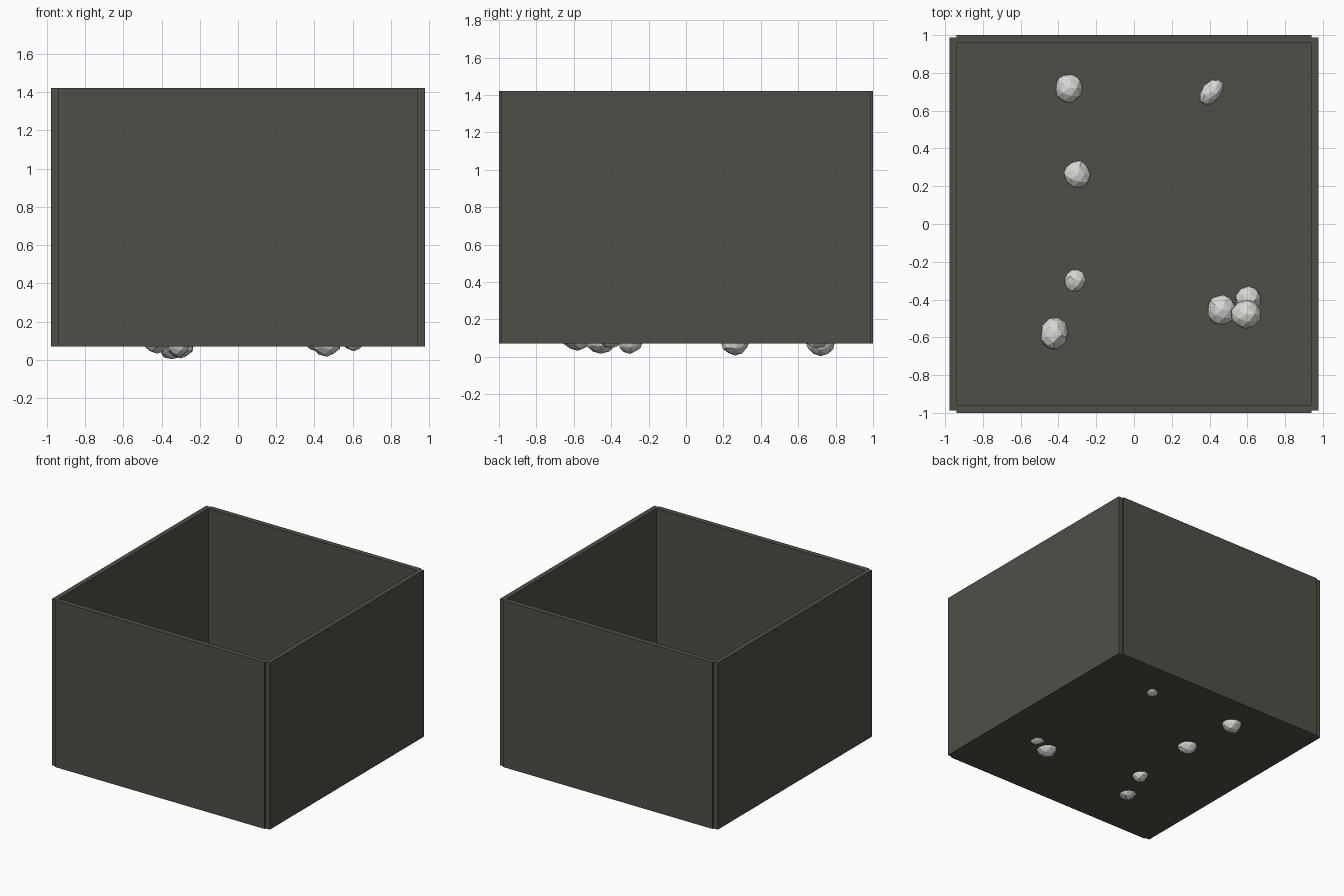
import bpy, bmesh, math, random
from mathutils import Vector, Matrix

if "Cube" in bpy.data.objects:
    bpy.data.objects.remove(bpy.data.objects["Cube"])

random.seed(4)


def material(name, rgb):
    m = bpy.data.materials.new(name)
    m.diffuse_color = (*rgb, 1)
    m.use_nodes = True
    m.node_tree.nodes["Principled BSDF"].inputs["Base Color"].default_value = m.diffuse_color
    return m


dark = material("dark grey board", (0.078, 0.078, 0.066))
pale = material("pale grey stone", (0.68, 0.68, 0.67))


def finish(name, bm, mat):
    me = bpy.data.meshes.new(name)
    bm.to_mesh(me)
    bm.free()
    me.materials.append(mat)
    ob = bpy.data.objects.new(name, me)
    bpy.context.collection.objects.link(ob)


def box(name, lo, hi, mat):
    bm = bmesh.new()
    bmesh.ops.create_cube(bm, size=1)
    for v in bm.verts:
        v.co = [lo[i] + (v.co[i] + 0.5) * (hi[i] - lo[i]) for i in range(3)]
    finish(name, bm, mat)


def stone(name, loc, size, turn):
    # slightly irregular faceted pebble, scaled to its full size
    bm = bmesh.new()
    bmesh.ops.create_icosphere(bm, subdivisions=2, radius=1)
    for v in bm.verts:
        v.co *= random.uniform(0.93, 1.04)
    m = (Matrix.Translation(loc) @ Matrix.Rotation(math.radians(turn), 4, 'Z')
         @ Matrix.Diagonal((*[s / 2 for s in size], 1)))
    bm.transform(m)
    finish(name, bm, pale)


Z0, Z1, FLOOR = 0.07, 1.42, 0.11

# Open box: floor and four walls
box("floor", (-0.937, -0.957, Z0), (0.937, 0.957, FLOOR), dark)
for s, n in ((-1, "front_wall"), (1, "back_wall")):
    y = sorted((s * 0.957, s * 1.0))
    box(n, (-0.94, y[0], Z0), (0.94, y[1], Z1), dark)
for s, n in ((-1, "left_wall"), (1, "right_wall")):
    x = sorted((s * 0.937, s * 0.977))
    box(n, (x[0], -0.988, Z0), (x[1], 0.988, Z1), dark)

# Stones set into the floor, one resting on two others
stones = [
    ((-0.345, 0.72, 0.085), (0.155, 0.165, 0.17), 0),
    ((0.41, 0.70, 0.105), (0.165, 0.105, 0.12), 50),
    ((-0.30, 0.262, 0.085), (0.152, 0.158, 0.16), 0),
    ((-0.312, -0.298, 0.085), (0.12, 0.135, 0.135), 0),
    ((-0.425, -0.58, 0.11), (0.15, 0.175, 0.15), -15),
    ((0.465, -0.455, 0.095), (0.165, 0.17, 0.155), 0),
    ((0.605, -0.40, 0.115), (0.14, 0.15, 0.14), 0),
    ((0.593, -0.478, 0.165), (0.165, 0.155, 0.15), 0),
]
for i, (loc, size, turn) in enumerate(stones):
    stone(f"stone_{i + 1}", loc, size, turn)
